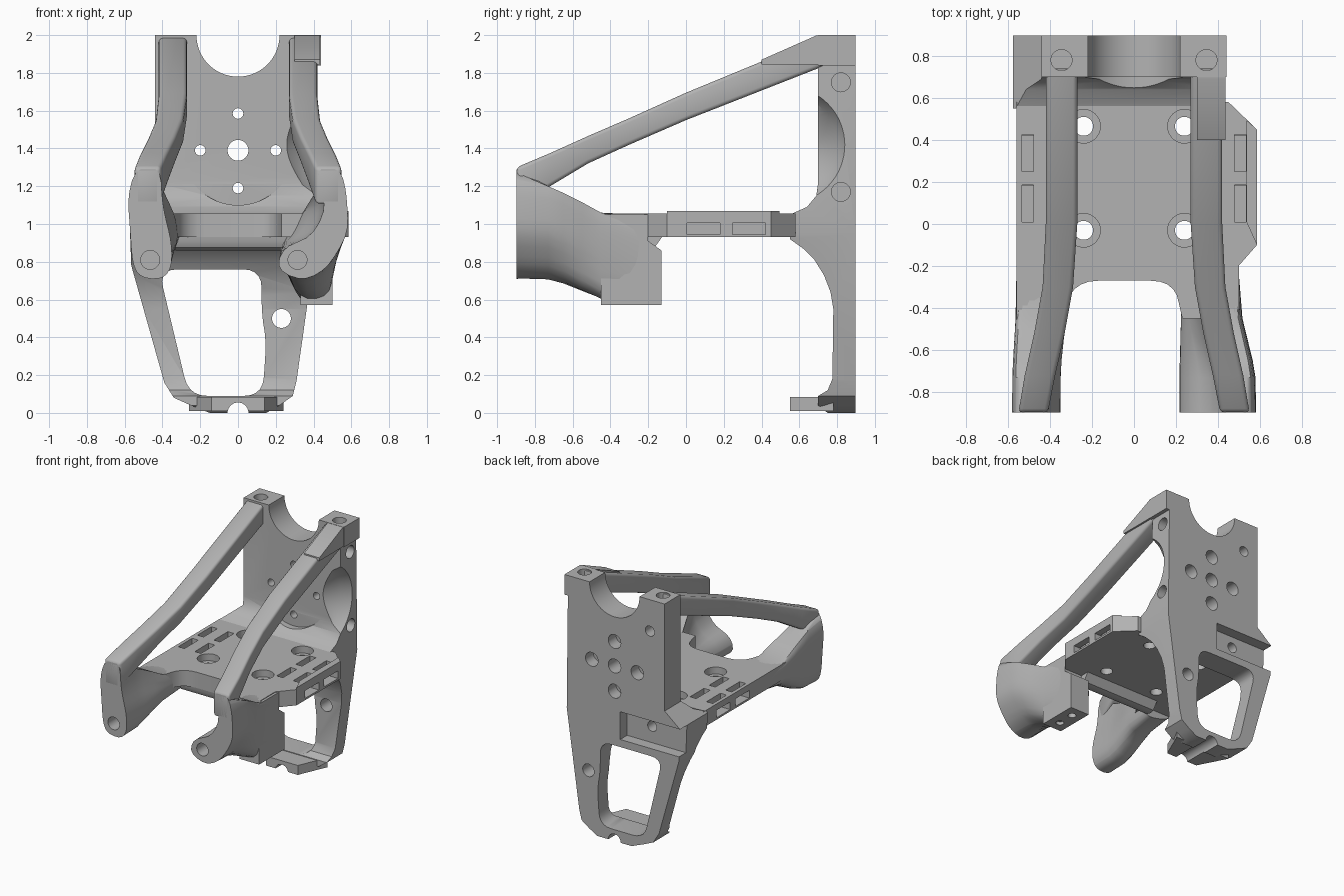
import bpy, bmesh, math
from mathutils import Vector

cube = bpy.data.objects.get("Cube")
if cube:
    bpy.data.objects.remove(cube, do_unlink=True)

grey = bpy.data.materials.new("matte grey")
grey.use_nodes = True
grey.diffuse_color = (0.45, 0.45, 0.45, 1)
grey.node_tree.nodes["Principled BSDF"].inputs["Base Color"].default_value = (0.45, 0.45, 0.45, 1)


def loft(name, rings):
    """Closed solid through rings of equal point count."""
    bm = bmesh.new()
    vs = [[bm.verts.new(p) for p in ring] for ring in rings]
    n = len(vs[0])
    for a, b in zip(vs, vs[1:]):
        for i in range(n):
            j = (i + 1) % n
            bm.faces.new((a[i], a[j], b[j], b[i]))
    bm.faces.new(vs[0])
    bm.faces.new(vs[-1])
    bmesh.ops.recalc_face_normals(bm, faces=bm.faces)
    mesh = bpy.data.meshes.new(name)
    bm.to_mesh(mesh)
    bm.free()
    mesh.materials.append(grey)
    ob = bpy.data.objects.new(name, mesh)
    bpy.context.collection.objects.link(ob)
    return ob


def prism(name, pts, axis, a, b):
    """Extrude a flat outline along an axis from a to b."""
    place = {"X": lambda u, v, t: (t, u, v),
             "Y": lambda u, v, t: (u, t, v),
             "Z": lambda u, v, t: (u, v, t)}[axis]
    return loft(name, [[place(u, v, t) for u, v in pts] for t in (a, b)])


def box(name, x, y, z):
    return prism(name, [(x[0], y[0]), (x[1], y[0]), (x[1], y[1]), (x[0], y[1])], "Z", *z)


def circle(u, v, r, n=40):
    turn = [math.tau * i / n for i in range(n)]
    return [(u + r * math.cos(t), v + r * math.sin(t)) for t in turn]


def rod(axis, u, v, r, a, b, n=40):
    return prism("cutter", circle(u, v, r, n), axis, a, b)


def fillet(pts, r, steps=5):
    """Round every corner of an outline."""
    out = []
    for i, p in enumerate(pts):
        p, q, s = Vector(p), Vector(pts[i - 1]), Vector(pts[(i + 1) % len(pts)])
        a = p + (q - p).normalized() * min(r, (q - p).length * 0.48)
        b = p + (s - p).normalized() * min(r, (s - p).length * 0.48)
        for k in range(steps + 1):
            t = k / steps
            out.append(tuple(a * (1 - t) ** 2 + p * 2 * t * (1 - t) + b * t * t))
    return out


def activate(ob):
    bpy.ops.object.select_all(action="DESELECT")
    ob.select_set(True)
    bpy.context.view_layer.objects.active = ob


def boolean(ob, cutters, op="DIFFERENCE"):
    activate(ob)
    for c in cutters:
        m = ob.modifiers.new("cut", "BOOLEAN")
        m.operation, m.object, m.solver = op, c, "EXACT"
        bpy.ops.object.modifier_apply(modifier=m.name)
        bpy.data.objects.remove(c, do_unlink=True)


def finish(ob, bevel=0):
    activate(ob)
    if bevel:
        m = ob.modifiers.new("soft edges", "BEVEL")
        m.width, m.segments, m.angle_limit = bevel, 3, math.radians(35)
        bpy.ops.object.modifier_apply(modifier=m.name)
    bpy.ops.object.shade_smooth_by_angle(angle=math.radians(35))


# Back plate: side profile trimmed by the front outline
profile = [(0.897, 0), (0.75, 0), (0.7, 0.04), (0.7, 0.09), (0.75, 0.12), (0.775, 0.18), (0.78, 0.55),
           (0.765, 0.64), (0.73, 0.73), (0.68, 0.81), (0.62, 0.87), (0.55, 0.92), (0.55, 1.05),
           (0.64, 1.09), (0.69, 1.15), (0.7, 1.22), (0.7, 2), (0.897, 2)]
plate = prism("back_plate", profile, "X", -0.7, 0.7)
outline = [(-0.44, 2), (-0.44, 1.15), (-0.575, 1.04), (-0.565, 0.78), (-0.39, 0.16), (-0.34, 0.08),
           (-0.25, 0.04), (-0.15, 0), (0.15, 0), (0.22, 0.04), (0.29, 0.09), (0.31, 0.17),
           (0.42, 0.95), (0.41, 1.84), (0.44, 1.84), (0.44, 2)]
boolean(plate, [prism("cutter", outline, "Y", 0, 1)], "INTERSECT")
window = fillet([(-0.42, 0.76), (-0.26, 0.09), (0.13, 0.09), (0.15, 0.38), (0.125, 0.52), (0.125, 0.76)], 0.1)
scoop = [[(x, y, z) for y, z in circle(0.53, 1.42, r, 64)] for x, r in ((0.25, 0.16), (0.34, 0.27), (0.45, 0.33))]
cuts = [prism("cutter", window, "Y", 0.3, 1),
        rod("Y", 0, 2, 0.22, 0.5, 1, 64),           # top notch
        rod("Y", 0, 0, 0.055, 0.5, 1),              # foot arch
        rod("Y", 0, 1.39, 0.055, 0.5, 1),
        rod("Y", 0.23, 0.5, 0.05, 0.5, 1),
        rod("Y", -0.27, 0.95, 0.04, 0.4, 1),
        rod("Y", -0.31, 1.75, 0.04, 0.8, 1),
        rod("Y", 0, 1.4, 0.3, 0.5, 0.699, 64),      # round clearance above the deck
        loft("cutter", scoop),                      # side scoop
        rod("X", 0.82, 1.75, 0.05, 0.3, 0.6),
        rod("X", 0.82, 1.17, 0.05, 0.3, 0.6),
        box("cutter", (-0.7, -0.05), (0.81, 1), (0.82, 1.04))]
for x, z in ((0, 1.585), (0, 1.19), (-0.2, 1.39), (0.2, 1.39)):
    cuts += [rod("Y", x, z, 0.028, 0.5, 1), rod("Y", x, z, 0.055, 0.8, 1)]
for x in (-0.345, 0.345):
    cuts.append(rod("Z", x, 0.78, 0.05, 1.8, 2.1))
boolean(plate, cuts)
finish(plate)

# Wedge where the left arm meets the top of the plate
finish(prism("top_wedge", [(0.4, 1.845), (0.4, 1.87), (0.69, 1.998), (0.71, 1.998), (0.71, 1.845)], "X", 0.3, 0.435))

# Tongue reaching forward from the foot of the plate
tongue = prism("foot_tongue", [(-0.26, 0.78), (-0.14, 0.55), (0.14, 0.55), (0.24, 0.78)], "Z", 0.01, 0.085)
boolean(tongue, [rod("Y", 0, 0, 0.055, 0.4, 1)])
finish(tongue)

# Deck between the plate and the front arms
edge = [(-0.56, 0.58), (-0.56, -0.5), (-0.36, -0.5)]
edge += fillet([(-0.36, -0.5), (-0.29, -0.27), (0.2, -0.27), (0.23, -0.5)], 0.12)[6:18]
edge += [(0.23, -0.45), (0.48, -0.45), (0.48, -0.22), (0.585, -0.1), (0.585, 0.45), (0.45, 0.58)]
deck = prism("deck", edge, "Z", 0.93, 1.055)
cuts = []
for x in (-0.24, 0.24):
    for y in (-0.03, 0.465):
        cuts += [rod("Z", x, y, 0.045, 0.8, 1.2), rod("Z", x, y, 0.08, 1.0, 1.2)]
for s in (-1, 1):
    for y in (0.01, 0.25):
        for x in (0.36, 0.505):
            cuts.append(box("cutter", (s * x - 0.027, s * x + 0.027), (y, y + 0.175), (0.96, 1.2)))
        # strap tunnel joining the slots to the side edge
        cuts.append(box("cutter", sorted((s * 0.333, s * 0.7)), (y - 0.005, y + 0.17), (0.945, 1.005)))
boolean(deck, cuts)
finish(deck)

# Raised rim on the left edge of the deck
finish(prism("deck_rim", [(0.535, 0.01), (0.585, -0.1), (0.585, 0.45), (0.535, 0.495)], "Z", 1.05, 1.07))

# Rounded lip under the front of the deck
lip = prism("deck_lip", [(-0.268, 1.0), (-0.268, 0.91), (-0.25, 0.875), (-0.21, 0.86), (-0.17, 0.87), (-0.12, 0.94), (-0.12, 1.0)],
            "X", -0.33, 0.34)
finish(lip)

# Sloping arms: y, inner x, outer x, bottom z, top z
arm_path = [(0.74, 0.27, 0.42, 1.84, 2.0), (0.0, 0.27, 0.42, 1.55, 1.695), (-0.3, 0.29, 0.435, 1.42, 1.56),
            (-0.52, 0.33, 0.475, 1.32, 1.465), (-0.72, 0.375, 0.52, 1.2, 1.375), (-0.897, 0.41, 0.55, 1.1, 1.3)]
for s, side in ((1, "left"), (-1, "right")):
    arm = loft(side + "_arm", [[(s * a, y, lo), (s * b, y, lo), (s * b, y, hi), (s * a, y, hi)]
                               for y, a, b, lo, hi in arm_path])
    finish(arm, 0.02)


def bracket(name, s, front, back, hole):
    """Front bracket blending from its end outline back into the deck."""
    front, back = fillet(front, 0.08, 3), fillet(back, 0.08, 3)
    rings = []
    for y, t, top in ((-0.897, 0, 1.29), (-0.73, 0.04, 1.2), (-0.65, 0.2, 1.165), (-0.55, 0.5, 1.115),
                      (-0.45, 0.8, 1.06), (-0.25, 1, 1.05)):
        rings.append([(s * (a[0] + (b[0] - a[0]) * t), y, min(top, a[1] + (b[1] - a[1]) * t))
                      for a, b in zip(front, back)])
    ob = loft(name, rings)
    boolean(ob, [rod("Y", s * hole, 0.81, 0.05, -1, -0.75)])
    finish(ob)


# Left bracket curls inward
bracket("left_bracket", 1,
        [(0.54, 1.3), (0.575, 1.17), (0.585, 0.95), (0.47, 0.76), (0.34, 0.695),
         (0.2, 0.76), (0.24, 0.88), (0.39, 0.93), (0.47, 1.09), (0.41, 1.3)],
        [(0.46, 1.05), (0.5, 1.0), (0.5, 0.8), (0.49, 0.58), (0.34, 0.57),
         (0.22, 0.82), (0.23, 0.88), (0.27, 0.95), (0.3, 1.02), (0.34, 1.05)], 0.315)

# Right bracket runs straight down to a rounded foot
bracket("right_bracket", -1,
        [(0.54, 1.3), (0.585, 1.15), (0.57, 0.95), (0.56, 0.79), (0.52, 0.715),
         (0.4, 0.705), (0.35, 0.77), (0.35, 0.9), (0.4, 1.1), (0.41, 1.3)],
        [(0.53, 1.05), (0.56, 1.02), (0.56, 0.96), (0.55, 0.92), (0.5, 0.89),
         (0.42, 0.87), (0.34, 0.86), (0.31, 0.92), (0.31, 1.0), (0.34, 1.05)], 0.465)

# Block hanging below the left side of the deck
block = prism("left_block", [(-0.45, 0.57), (-0.13, 0.57), (-0.13, 0.86), (-0.2, 0.91), (-0.2, 1.05), (-0.45, 1.05)],
              "X", 0.33, 0.5)
boolean(block, [rod("Z", 0.415, y, 0.03, 0.5, 0.7) for y in (-0.36, -0.22)])
finish(block)
